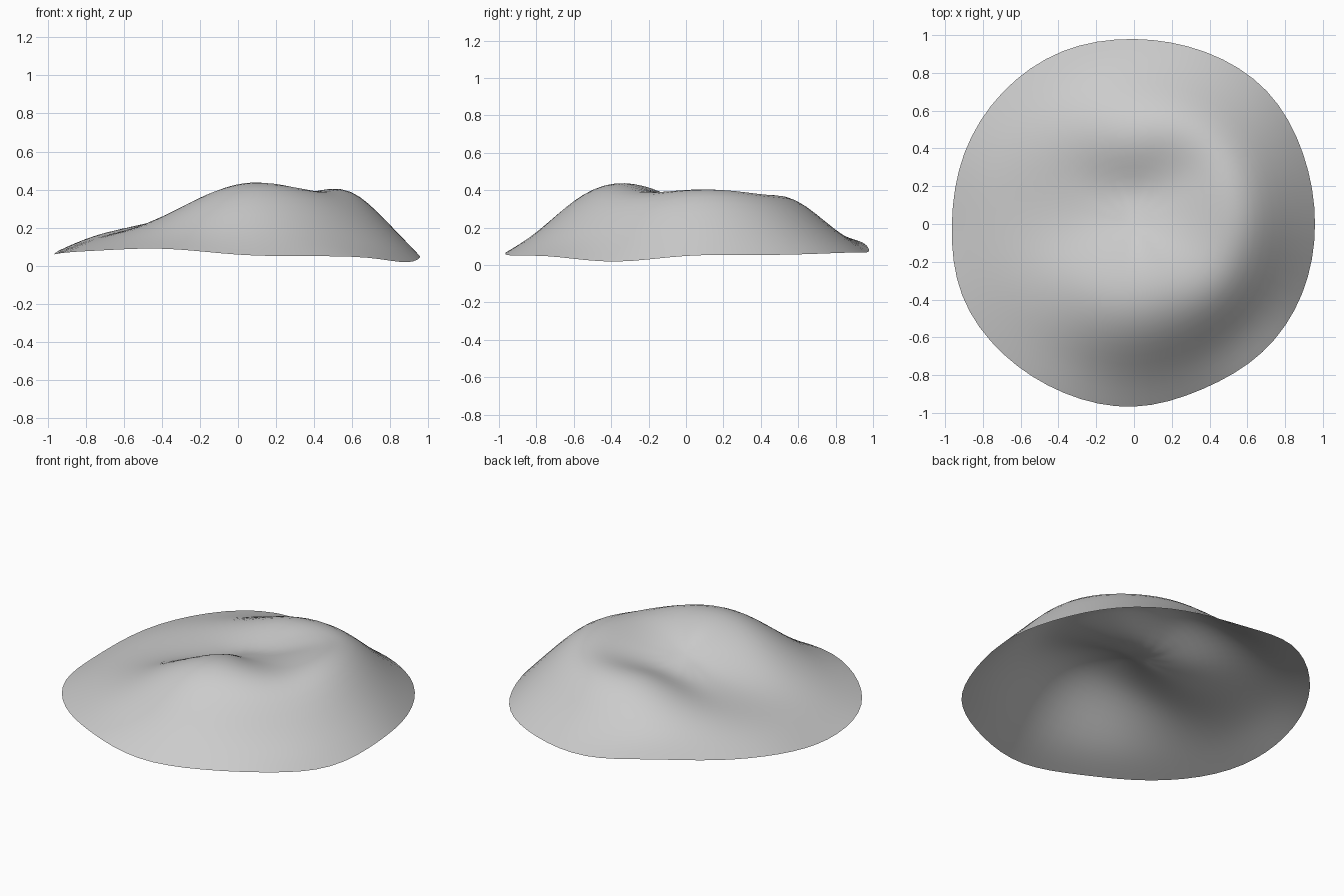
import bpy
import bmesh
from math import cos, sin, tau
from mathutils import Vector

cube = bpy.data.objects.get("Cube")
if cube:
    bpy.data.objects.remove(cube, do_unlink=True)


def make_material(name, colour):
    material = bpy.data.materials.new(name)
    material.use_nodes = True
    material.diffuse_color = colour
    shader = next(n for n in material.node_tree.nodes if n.type == "BSDF_PRINCIPLED")
    shader.inputs["Base Color"].default_value = colour
    shader.inputs["Roughness"].default_value = 0.9
    return material


# Outline radius and height of the ragged rim, in percent, counter-clockwise from +x
rim_radius = [98, 99, 103, 101, 100, 102, 101, 100, 98, 102, 100, 99, 100, 96, 99, 99]
rim_height = [6, 5, 6, 7, 6, 15, 13, 10, 5, 7, 8, 10, 5, 5, 5, 0]

# Heights of the inner rings: outer slope, shoulder, crater crest, crater wall
inner_rings = {
    0.82: [23, 25, 21, 20, 17, 18, 19, 17, 14, 13, 14, 17, 17, 18, 12, 17],
    0.62: [43, 43, 40, 39, 35, 29, 24, 20, 18, 19, 23, 31, 36, 38, 37, 38],
    0.42: [39, 39, 36, 37, 39, 33, 25, 22, 21, 24, 32, 40, 45, 46, 43, 39],
    0.20: [35, 33, 31, 29, 27, 26, 25, 25, 26, 29, 33, 38, 42, 42, 39, 37],
}
crater_floor = 0.32
count = len(rim_radius)


def add_ring(bm, fraction, heights):
    ring = []
    for i, height in enumerate(heights):
        angle = tau * i / count
        radius = fraction * rim_radius[i] / 100
        ring.append(bm.verts.new((radius * cos(angle), radius * sin(angle), height / 100)))
    return ring


# Open shell of the crater mound, bridged ring by ring from the rim inward
bm = bmesh.new()
rings = [add_ring(bm, 1, rim_height)]
rings += [add_ring(bm, fraction, heights) for fraction, heights in inner_rings.items()]
for outer, inner in zip(rings, rings[1:]):
    for i in range(count):
        j = (i + 1) % count
        bm.faces.new((outer[i], outer[j], inner[j], inner[i]))

# Crater floor closes the innermost ring
centre = bm.verts.new(Vector((0, 0, crater_floor)))
for i in range(count):
    bm.faces.new((rings[-1][i], rings[-1][(i + 1) % count], centre))
bmesh.ops.recalc_face_normals(bm, faces=bm.faces)
if sum(face.normal.z for face in bm.faces) < 0:
    bmesh.ops.reverse_faces(bm, faces=bm.faces)

mesh = bpy.data.meshes.new("crater_mound")
bm.to_mesh(mesh)
bm.free()
mound = bpy.data.objects.new("crater_mound", mesh)
bpy.context.collection.objects.link(mound)
mesh.materials.append(make_material("pale_grey_rock", (0.6, 0.6, 0.6, 1)))

# Soft weathered surface
mesh.polygons.foreach_set("use_smooth", [True] * len(mesh.polygons))
subdivision = mound.modifiers.new("weathering", "SUBSURF")
subdivision.levels = subdivision.render_levels = 2
